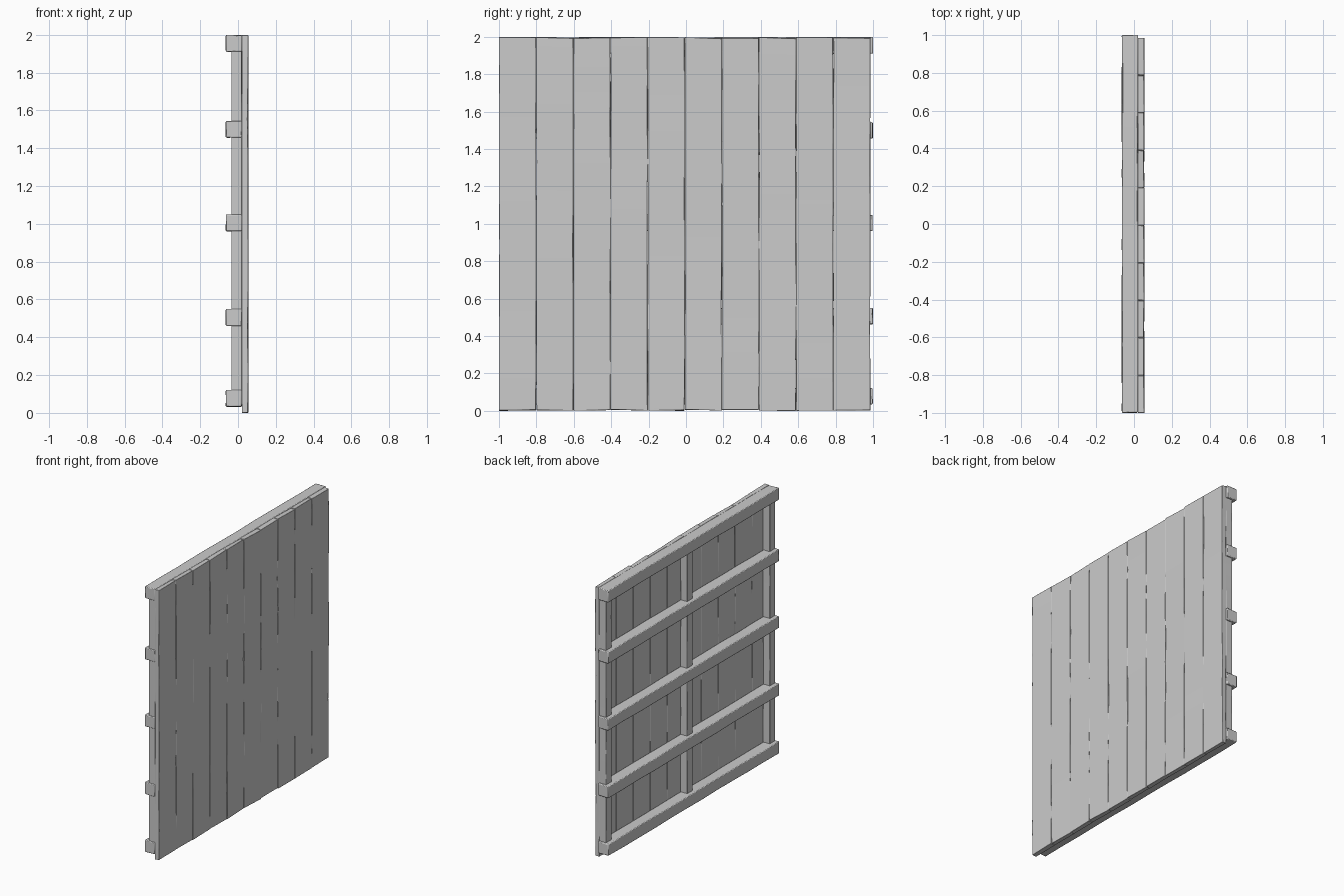
import bpy, bmesh, math, random
from mathutils import Vector

random.seed(4)
cube = bpy.data.objects.get("Cube")
if cube:
    bpy.data.objects.remove(cube, do_unlink=True)

grey = bpy.data.materials.new("weathered grey")
grey.use_nodes = True
colour = (0.6, 0.6, 0.6, 1)
grey.diffuse_color = colour
grey.node_tree.nodes["Principled BSDF"].inputs["Base Color"].default_value = colour


def timber(name, low, high, axis, cuts, wear, bevel, worn_low=True):
    """Board between two corners, worn inwards at rings along its long axis."""
    low, high = Vector(low), Vector(high)
    bm = bmesh.new()
    bmesh.ops.create_cube(bm, size=1)
    for v in bm.verts:
        v.co = Vector([low[i] if v.co[i] < 0 else high[i] for i in range(3)])
    along = [e for e in bm.edges
             if abs(e.verts[0].co[axis] - e.verts[1].co[axis]) > 0.01]
    bmesh.ops.subdivide_edges(bm, edges=along, cuts=cuts, use_grid_fill=True)
    middle = (low + high) / 2
    for v in bm.verts:
        for i in range(3):
            if i == 0 and v.co.x < middle.x and not worn_low:
                continue
            inward = 1 if v.co[i] < middle[i] else -1
            if i != axis or abs(v.co[i] - low[i]) < 1e-4 or abs(v.co[i] - high[i]) < 1e-4:
                v.co[i] += inward * random.random() ** 2 * wear[i]
    mesh = bpy.data.meshes.new(name)
    bm.to_mesh(mesh)
    bm.free()
    mesh.materials.append(grey)
    obj = bpy.data.objects.new(name, mesh)
    bpy.context.collection.objects.link(obj)
    mod = obj.modifiers.new("worn edges", 'BEVEL')
    mod.width = bevel
    mod.segments = 2
    mod.angle_limit = math.radians(40)
    bpy.ops.object.select_all(action='DESELECT')
    obj.select_set(True)
    bpy.context.view_layer.objects.active = obj
    bpy.ops.object.shade_smooth_by_angle(angle=math.radians(40))
    return obj


# Vertical planks forming the smooth face
count, start, end = 10, -1.0, 0.985
width = (end - start) / count
for n in range(count):
    y = start + n * width
    timber(f"plank_{n + 1}", (0.02, y, 0), (0.055, y + width + 0.001, 1.998),
           2, 8, (0.005, 0.003, 0.008), 0.002, worn_low=False)

# Upright posts behind the planks
for name, y in (("front_post", -0.962), ("middle_post", 0.005), ("back_post", 0.952)):
    timber(name, (-0.035, y - 0.033, 0.045), (0.021, y + 0.033, 1.985),
           2, 8, (0.002, 0.003, 0.003), 0.003, worn_low=False)

# Horizontal rails across the posts
for n, z in enumerate((0.077, 0.505, 1.005, 1.5, 1.954)):
    timber(f"rail_{n + 1}", (-0.065, -1, z - 0.045), (0.021, 1, z + 0.045),
           1, 10, (0.003, 0.004, 0.004), 0.005)
